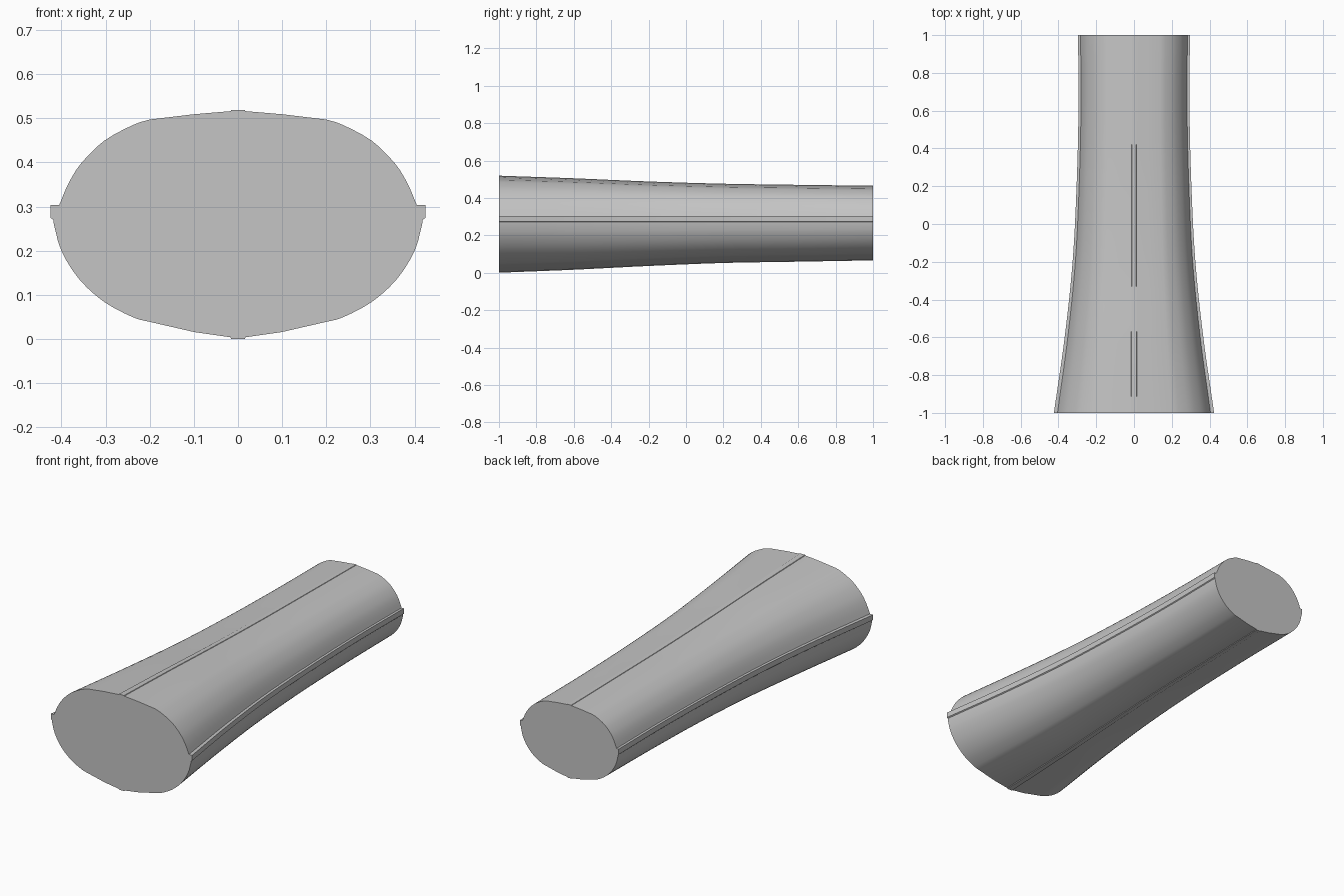
import bpy
import bmesh
import math

cube = bpy.data.objects.get("Cube")
if cube:
    bpy.data.objects.remove(cube, do_unlink=True)

grey = bpy.data.materials.new("plain grey")
grey.use_nodes = True
colour = (0.56, 0.56, 0.56, 1)
grey.diffuse_color = colour
grey.node_tree.nodes["Principled BSDF"].inputs["Base Color"].default_value = colour


def spline(values, t):
    """Smooth curve through evenly spaced values, t from 0 to 1."""
    n = len(values) - 1
    s = t * n
    i = min(int(s), n - 1)
    f = s - i
    b, c = values[i], values[i + 1]
    a = values[i - 1] if i > 0 else 2 * b - c
    d = values[i + 2] if i + 2 <= n else 2 * c - b
    return b + f * ((c - a) + f * (2*a - 5*b + 4*c - d + f * (3*(b - c) + d - a))) / 2


def smooth_arc(points, steps):
    xs, zs = zip(*points)
    return [(spline(xs, k / steps), spline(zs, k / steps)) for k in range(steps + 1)]


# Front cross-section of the +x half, from the top ridge down to the bottom ridge
SEAM_TOP, SEAM_LOW = 0.305, 0.272
upper = [(0, 0.521), (0.015, 0.521), (0.017, 0.518), (0.1, 0.511)]
upper += smooth_arc([(0.2, 0.499), (0.237, 0.487), (0.303, 0.451),
                     (0.355, 0.4), (0.384, 0.354), (0.405, SEAM_TOP)], 15)
upper += [(0.424, SEAM_TOP)]
lower = [(0.424, 0.276), (0.418, SEAM_LOW)]
lower += smooth_arc([(0.417, 0.262), (0.4, 0.202), (0.36, 0.138),
                     (0.303, 0.086), (0.237, 0.051), (0.2, 0.041)], 15)
lower += [(0.1, 0.018), (0.017, 0.006), (0.015, 0.002), (0, 0.002)]
half = upper + lower
ring = half + [(-x, z) for x, z in half[-2:0:-1]]

# Half width, top and bottom heights at even steps from front to back
widths = [0.424, 0.367, 0.325, 0.304, 0.294, 0.296]
tops = [0.521, 0.507, 0.490, 0.478, 0.472, 0.467]
bottoms = [0.002, 0.018, 0.038, 0.054, 0.061, 0.068]


def station(t):
    sx = spline(widths, t) / widths[0]
    up = (spline(tops, t) - SEAM_TOP) / (tops[0] - SEAM_TOP)
    down = (SEAM_LOW - spline(bottoms, t)) / (SEAM_LOW - bottoms[0])
    for x, z in ring:
        if z > SEAM_TOP:
            z = SEAM_TOP + (z - SEAM_TOP) * up
        elif z < SEAM_LOW:
            z = SEAM_LOW + (z - SEAM_LOW) * down
        yield (x * sx, 2 * t - 1, z)


# Loft the tapered body with flat end caps
bm = bmesh.new()
steps = 50
loops = [[bm.verts.new(p) for p in station(k / steps)] for k in range(steps + 1)]
n = len(ring)
for a, b in zip(loops, loops[1:]):
    for i in range(n):
        j = (i + 1) % n
        bm.faces.new((a[i], a[j], b[j], b[i]))
bm.faces.new(loops[0])
bm.faces.new(loops[-1])
bmesh.ops.recalc_face_normals(bm, faces=bm.faces)
lowest = min(v.co.z for v in bm.verts)
bmesh.ops.translate(bm, verts=bm.verts, vec=(0, 0, -lowest))

mesh = bpy.data.meshes.new("tapered_body")
bm.to_mesh(mesh)
bm.free()
mesh.materials.append(grey)
body = bpy.data.objects.new("tapered_body", mesh)
bpy.context.collection.objects.link(body)

bpy.ops.object.select_all(action="DESELECT")
body.select_set(True)
bpy.context.view_layer.objects.active = body
bpy.ops.object.shade_smooth_by_angle(angle=math.radians(25))
